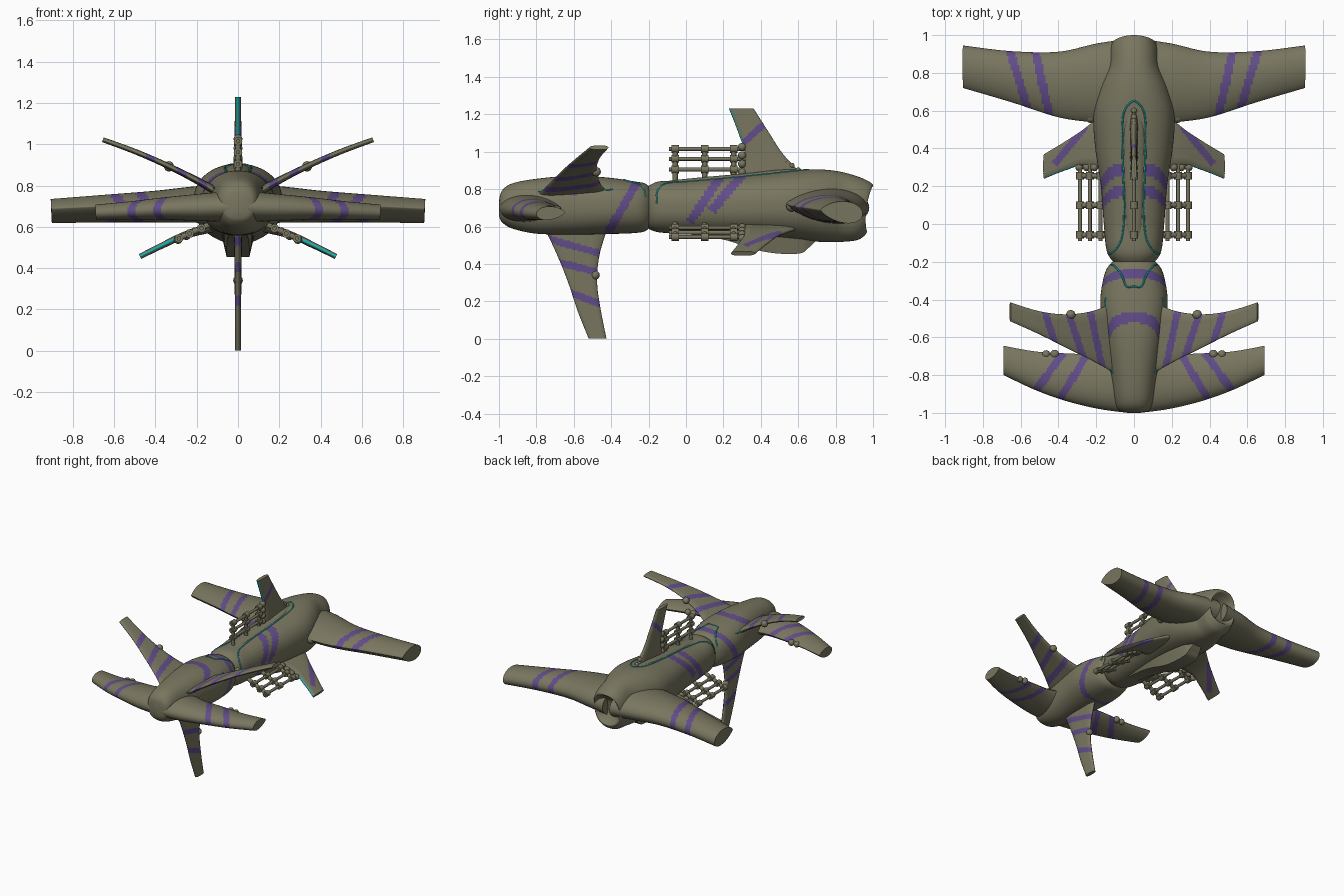
import bpy, bmesh, math
from mathutils import Vector

if "Cube" in bpy.data.objects:
    bpy.data.objects.remove(bpy.data.objects["Cube"])


def material(name, rgb):
    m = bpy.data.materials.new(name)
    m.diffuse_color = (*rgb, 1)
    m.use_nodes = True
    m.node_tree.nodes["Principled BSDF"].inputs["Base Color"].default_value = m.diffuse_color
    return m


MATS = [material("olive_hull", (0.19, 0.18, 0.115)),
        material("purple_stripe", (0.12, 0.072, 0.25)),
        material("cyan_line", (0.012, 0.42, 0.42))]


def dense(table, n):
    """Smoothly interpolate a table of stations, n steps per span."""
    out, last = [], len(table) - 1
    for i in range(last):
        p0, p1, p2, p3 = (table[max(0, min(last, i + k))] for k in (-1, 0, 1, 2))
        for j in range(n + (i == last - 1)):
            t = j / n
            out.append([0.5 * (2 * b + (c - a) * t + (2 * a - 5 * b + 4 * c - d) * t * t
                               + (3 * b - a - 3 * c + d) * t ** 3)
                        for a, b, c, d in zip(p0, p1, p2, p3)])
    return out


def loft(name, rings, rule=None, mirror=False, angle=50):
    """Skin closed rings, cap both ends and colour the faces by rule."""
    bm = bmesh.new()
    rows = [[bm.verts.new(p) for p in r] for r in rings]
    n = len(rows[0])
    for a, b in zip(rows, rows[1:]):
        for k in range(n):
            bm.faces.new((a[k], a[(k + 1) % n], b[(k + 1) % n], b[k]))
    bm.faces.new(rows[0])
    bm.faces.new(rows[-1])
    bmesh.ops.recalc_face_normals(bm, faces=bm.faces)
    bm.normal_update()
    if rule:
        for f in bm.faces:
            f.material_index = rule(f.calc_center_median(), f.normal)
    return finish(name, bm, mirror, angle)


def finish(name, bm, mirror=False, angle=50):
    me = bpy.data.meshes.new(name)
    bm.to_mesh(me)
    bm.free()
    for m in MATS:
        me.materials.append(m)
    ob = bpy.data.objects.new(name, me)
    bpy.context.collection.objects.link(ob)
    bpy.context.view_layer.objects.active = ob
    ob.select_set(True)
    bpy.ops.object.shade_smooth_by_angle(angle=math.radians(angle))
    ob.select_set(False)
    if mirror:
        ob.modifiers.new("mirror", "MIRROR").use_mirror_merge = False
    return ob


def in_stripe(a, b, stripes):
    """True when (a, b) lies within a stripe (a0, b0, a1, b1, half_width)."""
    for a0, b0, a1, b1, w in stripes:
        da, db = a1 - a0, b1 - b0
        length = math.hypot(da, db)
        along = ((a - a0) * da + (b - b0) * db) / length
        if abs((a - a0) * db - (b - b0) * da) / length < w and -0.02 < along < length + 0.02:
            return True
    return False


# ---------- hull shells: stations are (y, half width, top, bottom) ----------
REAR = dense([(-.22, .09, .80, .60), (-.15, .142, .84, .57), (0, .16, .845, .562),
              (.2, .175, .862, .555), (.4, .205, .882, .545), (.58, .215, .90, .53),
              (.72, .185, .905, .518), (.84, .14, .89, .518), (.95, .13, .855, .53),
              (1.0, .11, .82, .57), (.965, .085, .79, .60), (.93, .05, .75, .64),
              (.92, .01, .70, .69)], 12)
FRONT = dense([(-1.0, .03, .735, .66), (-.985, .08, .79, .625), (-.93, .105, .83, .59),
               (-.8, .125, .855, .562), (-.6, .155, .872, .557), (-.42, .178, .862, .56),
               (-.28, .16, .842, .565), (-.21, .125, .825, .58), (-.17, .06, .77, .64)], 14)
EXP = 2.3


def section(row, ang):
    y, w, zt, zb = row
    c, s = math.cos(ang), math.sin(ang)
    x = w * math.copysign(abs(c) ** (2 / EXP), c)
    z = (zt + zb) / 2 + (zt - zb) / 2 * math.copysign(abs(s) ** (2 / EXP), s)
    k = max(0, min(1, (y - .8) / .2))
    return Vector((x, y - k * (x * x * 1.6 + max(0, .82 - z) * .13), z))


def hull(name, rows, stripes, top_gap):
    def rule(c, n):
        return int(abs(c.x) > top_gap and in_stripe(c.y, c.z, stripes))
    rings = [[section(r, 2 * math.pi * k / 88) for k in range(88)] for r in rows]
    return loft(name, rings, rule)


hull("rear_hull", REAR, [(.03, .64, .18, .86, .024), (.15, .70, .31, .89, .024)], .062)
hull("front_hull", FRONT, [(-.41, .58, -.26, .84, .022), (-.60, .79, -.49, .87, .02)], 0)

# belly keel under the rear hull
KEEL = dense([(0, .07, .60, .56), (.2, .085, .60, .53), (.42, .09, .60, .465),
              (.6, .085, .60, .455), (.66, .07, .60, .49), (.70, .05, .60, .53)], 8)
loft("belly_keel", [[Vector((w * f, y, zt if up else zb)) for f, up in
                     ((-1.1, 1), (-1, .5), (-.62, 0), (.62, 0), (1, .5), (1.1, 1))]
                    for y, w, zt, zb in KEEL], angle=35)
# dorsal spine on the rear hull
loft("dorsal_spine", [[Vector((w * math.cos(a), y, z + h * math.sin(a)))
                       for a in [2 * math.pi * k / 24 for k in range(24)]]
                      for y, w, z, h in dense([(-.16, .03, .82, .015), (0, .045, .83, .025),
                                               (.3, .055, .858, .025), (.5, .055, .88, .025),
                                               (.64, .01, .89, .012)], 10)])


# ---------- wings and fins: stations (x, z, round edge y, inner edge y, half thickness) ----------
def wing(name, table, stripes, axis=0, blunt=False, lift=0.0, mirror=True, edge_from=None):
    rows = dense(table, 22)
    rings = []
    for i, (x, z, y0, y1, t) in enumerate(rows):
        a, b = rows[max(0, i - 1)], rows[min(len(rows) - 1, i + 1)]
        d = Vector((b[0] - a[0], 0, b[1] - a[1])).normalized()
        if i == len(rows) - 1:
            d = Vector((table[-1][0] - table[-2][0], 0, table[-1][1] - table[-2][1])).normalized()
        nrm = Vector((-d.z, 0, d.x))
        ring = []
        for k in range(48):
            ang = 2 * math.pi * k / 48
            u = (1 - math.cos(ang)) / 2
            h = (1 - abs(2 * u - 1) ** 3) ** .5 * (1 if u < .8 else 1.1) if blunt \
                else u ** .5 * (1 - u) ** .75 / .43
            if blunt and k == 24:
                h = 0
            off = t * h * (1 if ang < math.pi else -1)
            p = Vector((x, y0 + (y1 - y0) * u, z)) + nrm * off
            p.z += lift * u
            ring.append(p)
        rings.append(ring)

    def rule(c, n):
        s = c.x if axis == 0 else c.z
        if edge_from is not None and abs(s) > edge_from[0] and n.y < -.45:
            return 2
        return int(in_stripe(s, c.y, stripes))
    return loft(name, rings, rule, mirror)


wing("rear_wing", [(.03, .70, .98, .50, .10), (.2, .70, .955, .535, .088), (.4, .69, .912, .565, .076),
                   (.65, .68, .915, .645, .066), (.905, .668, .945, .72, .058)],
     [(.66, .93, .555, .58, .022), (.525, .93, .445, .56, .022)], lift=.02)
wing("front_wing", [(.03, .695, -1.0, -.62, .075), (.18, .69, -.98, -.685, .066),
                    (.35, .685, -.94, -.685, .054), (.52, .675, -.88, -.675, .044),
                    (.69, .667, -.80, -.645, .036)],
     [(.35, -.65, .54, -.91, .02), (.23, -.66, .40, -.94, .02)], lift=.01)
wing("upper_front_fin", [(.07, .75, -.81, -.39, .022), (.2, .825, -.735, -.455, .017),
                         (.35, .90, -.66, -.478, .014), (.5, .965, -.585, -.462, .013),
                         (.655, 1.022, -.515, -.415, .012)],
     [(.235, -.45, .17, -.75, .018), (.355, -.45, .27, -.70, .018), (.475, -.45, .42, -.63, .018)],
     blunt=True)
wing("lower_front_fin", [(0, .62, -.77, -.41, .022), (0, .45, -.69, -.462, .018),
                         (0, .30, -.63, -.475, .016), (0, .15, -.58, -.455, .015),
                         (0, 0, -.52, -.425, .014)],
     [(.53, -.72, .45, -.44, .019), (.41, -.69, .35, -.45, .019), (.25, -.63, .18, -.44, .019)],
     axis=2, blunt=True, mirror=False)
wing("upper_rear_fin", [(0, .84, .66, .29, .024), (0, .98, .525, .315, .019),
                        (0, 1.1, .445, .28, .016), (0, 1.23, .362, .23, .014)],
     [(1.03, .29, 1.16, .43, .018)], axis=2, blunt=True, mirror=False, edge_from=(1.03,))
wing("lower_rear_fin", [(.08, .61, .66, .25, .028), (.25, .562, .515, .31, .018),
                        (.36, .513, .44, .285, .015), (.475, .456, .37, .24, .013)],
     [(.27, .50, .41, .33, .018)], blunt=True, edge_from=(.30,))


# ---------- open racks ahead of the rear fins ----------
def tube(bm, a, b, r, sides=12):
    a, b = Vector(a), Vector(b)
    rot = (b - a).to_track_quat('Z', 'Y').to_matrix().to_4x4()
    rot.translation = (a + b) / 2
    bmesh.ops.create_cone(bm, cap_ends=True, segments=sides, radius1=r, radius2=r,
                          depth=(b - a).length, matrix=rot)


def rack(name, origin, direction, rods, mirror):
    bm = bmesh.new()
    o, d = Vector(origin), Vector(direction).normalized()
    for y in (-.058, .1, .255):
        base = o + Vector((0, y, 0))
        tube(bm, base, base + d * (rods[-1] + .012), .014)
        for r in rods:
            p = base + d * r
            tube(bm, p - Vector((0, .02, 0)), p + Vector((0, .02, 0)), .021)
    for r in rods:
        p = o + d * r
        tube(bm, p + Vector((0, -.09, 0)), p + Vector((0, .32, 0)), .0105)
    return finish(name, bm, mirror, 40)


rack("upper_rack", (0, 0, .80), (0, 0, 1), (.105, .162, .215), False)
rack("lower_rack", (.10, 0, .628), (.91, 0, -.41), (.085, .147, .204), True)


# ---------- rounded knobs along the inner edges ----------
def knobs(name, places, mirror=True):
    bm = bmesh.new()
    for x, y, z, r in places:
        for v in bmesh.ops.create_uvsphere(bm, u_segments=14, v_segments=10, radius=r)["verts"]:
            v.co += Vector((x, y, z))
    return finish(name, bm, mirror)


knobs("rear_wing_knobs", [(.23 + .075 * i, .565 + .027 * i, .71, .03) for i in range(4)])
knobs("front_wing_knobs", [(.42, -.69, .69, .024), (.465, -.69, .688, .022)])
knobs("upper_front_fin_knob", [(.335, -.48, .893, .025)])
knobs("lower_front_fin_knob", [(0, -.485, .34, .024)], False)
knobs("upper_rear_fin_knobs", [(0, .30, .89 + .045 * i, .022) for i in range(4)]
      + [(0, .60 - .035 * i, .90 + .025 * i, .016) for i in range(4)], False)
knobs("lower_rear_fin_knobs", [(.17 + .04 * i, .30, .595 - .019 * i, .021) for i in range(4)])


# ---------- thin cyan seams that follow the hull ----------
def seam(name, rows, points):
    """points are (y, x) on the top half of the hull."""
    cu = bpy.data.curves.new(name, 'CURVE')
    cu.dimensions, cu.bevel_depth, cu.bevel_resolution = '3D', .0045, 1
    path = dense(points, 8)
    for side in (1, -1):
        sp = cu.splines.new('POLY')
        sp.points.add(len(path) - 1)
        for pt, (y, x) in zip(sp.points, path):
            row = min(rows, key=lambda r: abs(r[0] - y))
            q = section(row, math.acos(min(1, abs(x) / row[1]) ** (EXP / 2)))
            pt.co = (side * q.x, y, q.z, 1)
    cu.materials.append(MATS[2])
    ob = bpy.data.objects.new(name, cu)
    bpy.context.collection.objects.link(ob)


seam("canopy_seam", REAR, [(.655, 0), (.62, .04), (.55, .06), (.4, .062), (.1, .052),
                           (-.05, .06), (-.12, .085), (-.155, .12), (-.155, .138)])
seam("neck_seam", FRONT, [(-.33, 0), (-.33, .04), (-.27, .065), (-.225, .10), (-.215, .12)])
seam("fin_root_seam", FRONT, [(-.79, .112), (-.74, .125), (-.70, .13)])
seam("fin_root_rear_seam", FRONT, [(-.46, .15), (-.42, .155), (-.39, .15)])
